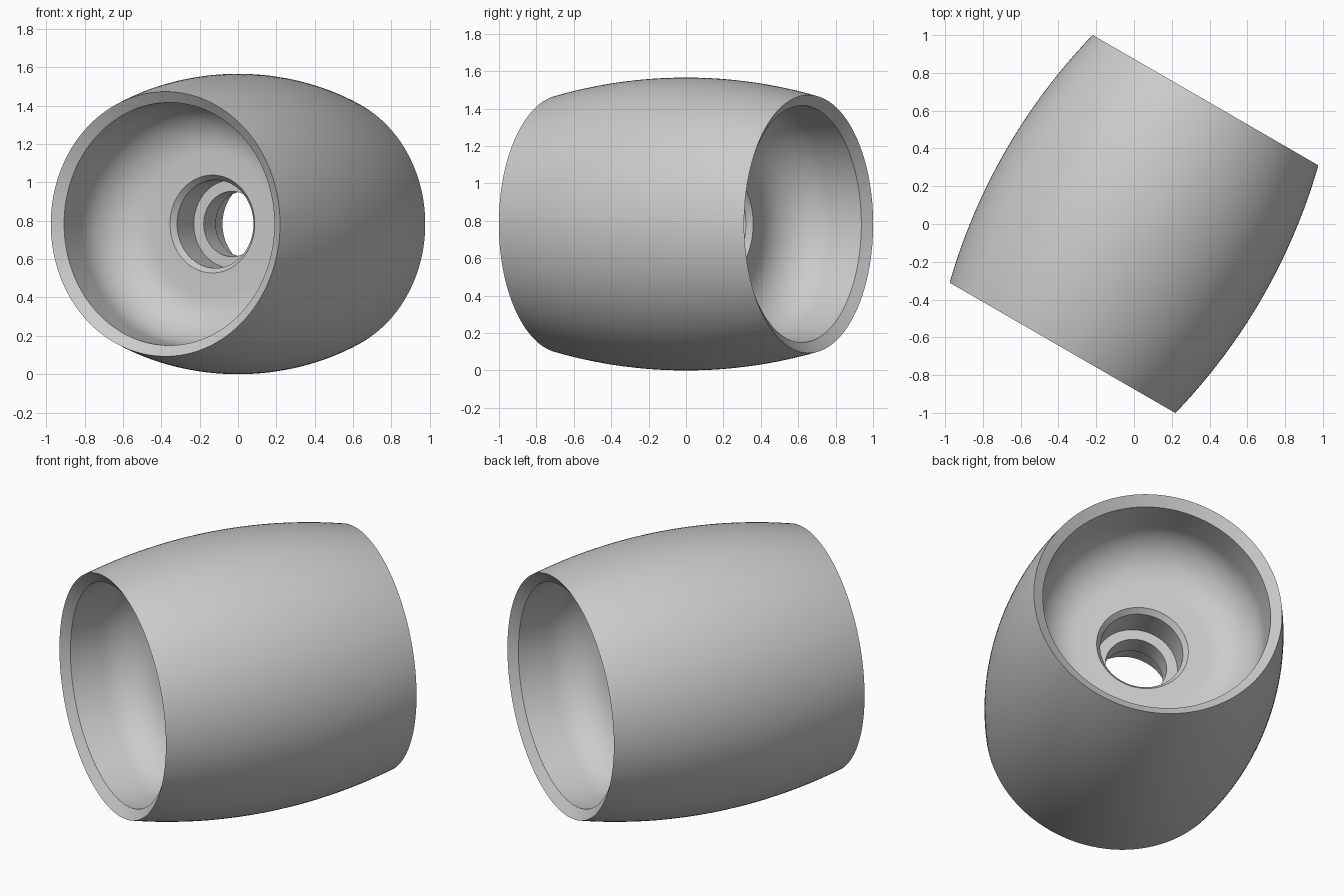
import bpy
import bmesh
from math import sin, cos, pi, radians, sqrt
from mathutils import Matrix

cube = bpy.data.objects.get("Cube")
if cube:
    bpy.data.objects.remove(cube, do_unlink=True)

HALF = 0.757       # half length along the axis
END_R = 0.69       # radius at the ends
MID_R = 0.783      # radius at the middle
CUP_R, FLOOR, FILLET = 0.633, 0.267, 0.26
SEGMENTS = 160


def arc(cx, cy, r, a0, a1, steps):
    """Points (radius, axial) along a circular arc."""
    angles = [a0 + (a1 - a0) * i / steps for i in range(steps + 1)]
    return [(cx + r * cos(a), cy + r * sin(a)) for a in angles]


# Barrel-shaped outer wall
sag = MID_R - END_R
big_r = (HALF ** 2 + sag ** 2) / (2 * sag)
outer = []
for i in range(33):
    t = HALF * (i / 16 - 1)
    outer.append((MID_R - big_r + sqrt(big_r ** 2 - t ** 2), t))

# One end, from the rim into the bore: chamfer, cup, rounded floor, stepped hole
inner = [(CUP_R, HALF - 0.04)]
inner += arc(CUP_R - FILLET, FLOOR + FILLET, FILLET, 0, -pi / 2, 14)
inner += [(0.255, FLOOR), (0.23, FLOOR - 0.03), (0.23, 0.063), (0.17, 0.063)]
mirrored = [(r, -t) for r, t in reversed(inner)]
profile = outer + inner + mirrored

# Lathe the closed profile round the local z axis
bm = bmesh.new()
verts = [bm.verts.new((r, 0, t)) for r, t in profile]
edges = [bm.edges.new((v, verts[(i + 1) % len(verts)])) for i, v in enumerate(verts)]
bmesh.ops.spin(bm, geom=verts + edges, cent=(0, 0, 0), axis=(0, 0, 1),
               angle=2 * pi, steps=SEGMENTS, use_merge=False)
bmesh.ops.remove_doubles(bm, verts=bm.verts, dist=0.0001)
bmesh.ops.recalc_face_normals(bm, faces=bm.faces)

# Lay the axis flat, turn it and lift it onto the ground
bm.transform(Matrix.Translation((0, 0, MID_R))
             @ Matrix.Rotation(radians(60), 4, 'Z')
             @ Matrix.Rotation(radians(90), 4, 'Y'))
mesh = bpy.data.meshes.new("barrel_roller")
bm.to_mesh(mesh)
bm.free()
roller = bpy.data.objects.new("barrel_roller", mesh)
bpy.context.collection.objects.link(roller)

# Plain grey material
grey = bpy.data.materials.new("light_grey")
grey.use_nodes = True
colour = (0.6, 0.6, 0.6, 1)
grey.diffuse_color = colour
grey.node_tree.nodes["Principled BSDF"].inputs["Base Color"].default_value = colour
mesh.materials.append(grey)

bpy.ops.object.select_all(action='DESELECT')
roller.select_set(True)
bpy.context.view_layer.objects.active = roller
bpy.ops.object.shade_smooth_by_angle(angle=radians(30))
